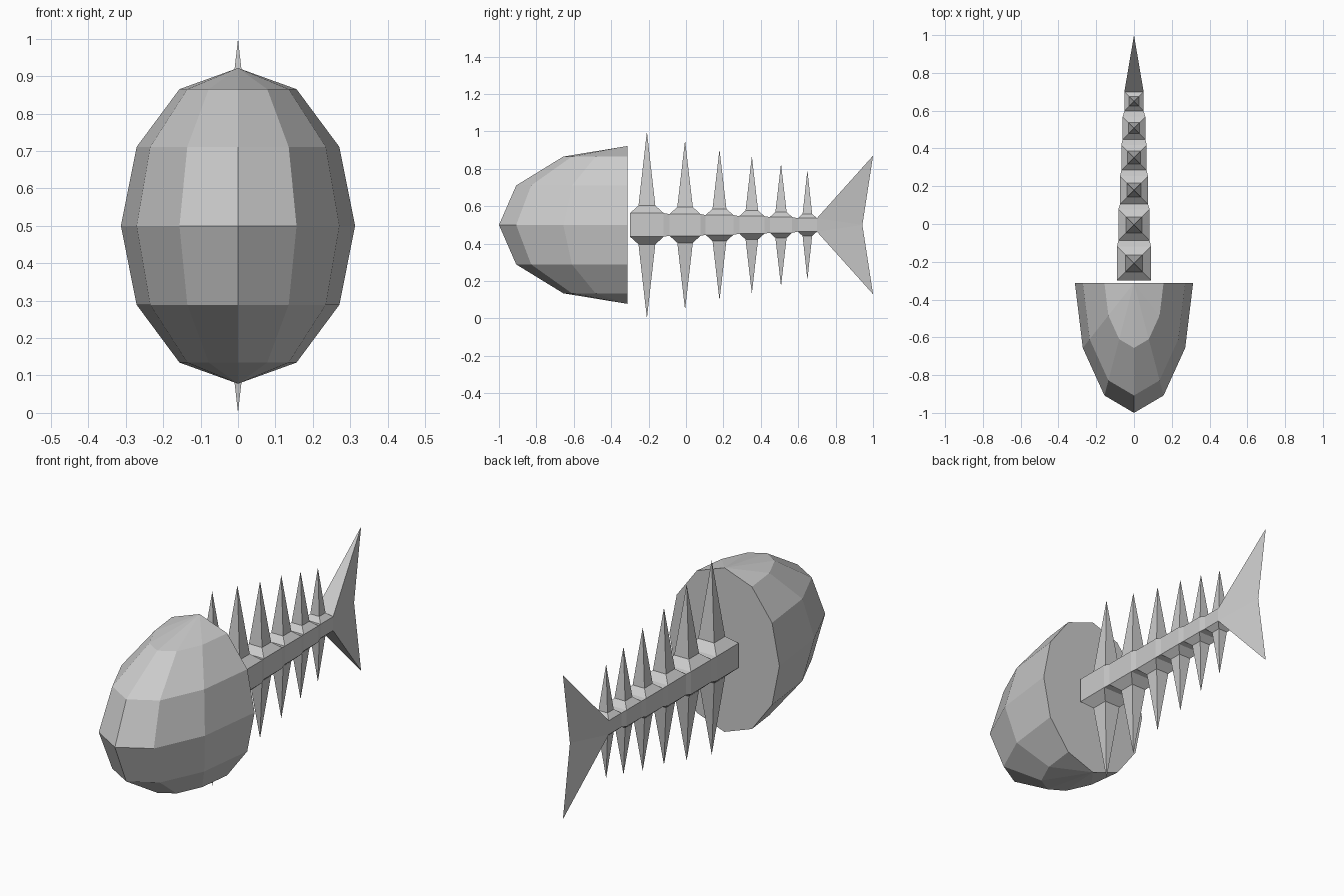
import bpy, bmesh
from mathutils import Vector

if "Cube" in bpy.data.objects:
    bpy.data.objects.remove(bpy.data.objects["Cube"])

CZ = 0.5  # height of the centre line


def finish(bm, name):
    bmesh.ops.recalc_face_normals(bm, faces=bm.faces[:])
    mesh = bpy.data.meshes.new(name)
    bm.to_mesh(mesh)
    bm.free()
    ob = bpy.data.objects.new(name, mesh)
    ob.location.z = CZ
    bpy.context.collection.objects.link(ob)
    return ob


# Head: front half of a low-poly ellipsoid, closed flat at the back
bm = bmesh.new()
bmesh.ops.create_uvsphere(bm, u_segments=12, v_segments=6, radius=1)
bmesh.ops.bisect_plane(bm, geom=bm.verts[:] + bm.edges[:] + bm.faces[:], dist=1e-4,
                       plane_co=(0, 0, 0), plane_no=(0, 1, 0), clear_outer=True)
bmesh.ops.holes_fill(bm, edges=[e for e in bm.edges if e.is_boundary], sides=0)
bmesh.ops.scale(bm, vec=(0.313, 0.688, 0.422), verts=bm.verts[:])
bmesh.ops.translate(bm, vec=(0, -0.312, 0), verts=bm.verts[:])
finish(bm, "head")

# Vertebrae: (centre y, half width, half height, spike tip height)
vertebrae = [(-0.209, 0.090, 0.063, 0.500), (-0.005, 0.083, 0.058, 0.453),
             (0.179, 0.074, 0.053, 0.404), (0.352, 0.067, 0.047, 0.368),
             (0.508, 0.060, 0.042, 0.328), (0.649, 0.051, 0.036, 0.293)]

bm = bmesh.new()


def ring(y, w, h):
    return [bm.verts.new((x, y, z)) for x, z in ((-w, -h), (w, -h), (w, h), (-w, h))]


def bridge(a, b, skip=()):
    n = len(a)
    for i in range(n):
        if i not in skip:
            bm.faces.new((a[i], a[(i + 1) % n], b[(i + 1) % n], b[i]))


# Spine with stepped shoulders and pointed ribs above and below
last = None
for y, w, h, tip in vertebrae:
    a, b = ring(y - w, w, h), ring(y + w, w, h)
    if last:
        bridge(last, b=a)
    else:
        bm.faces.new(a)
    bridge(a, b, skip=(0, 2))
    for s, i in ((1, 2), (-1, 0)):
        base = [a[i], a[i + 1], b[i + 1], b[i]]
        top = [bm.verts.new((v.co.x * 0.5, y + (v.co.y - y) * 0.5, s * (h + 0.45 * w)))
               for v in base]
        bridge(base, top)
        point = bm.verts.new((0, y, s * tip))
        for k in range(4):
            bm.faces.new((top[k], top[(k + 1) % 4], point))
    last = b

# Tail fin: wedge closing to a notched sharp edge
up, mid, low = (bm.verts.new(p) for p in ((0, 1, 0.37), (0, 0.943, 0), (0, 1, -0.37)))
for bottom, top in ((last[0], last[3]), (last[1], last[2])):
    bm.faces.new((top, up, mid))
    bm.faces.new((top, mid, bottom))
    bm.faces.new((bottom, mid, low))
bm.faces.new((last[2], last[3], up))
bm.faces.new((last[0], last[1], low))
finish(bm, "spine_ribs_and_tail")
